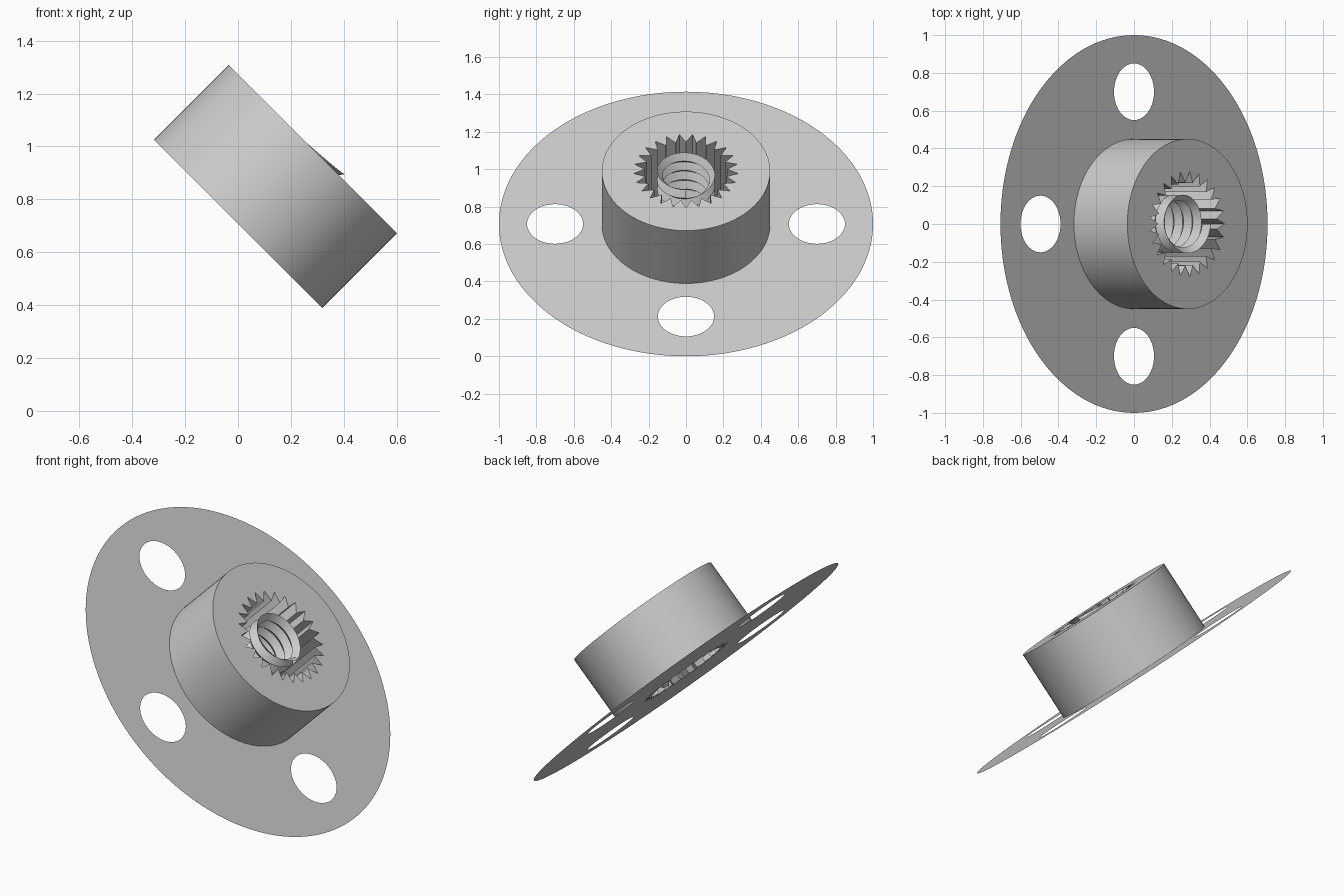
import bpy, bmesh
from math import sin, cos, pi
from mathutils import Matrix, Vector

if "Cube" in bpy.data.objects:
    bpy.data.objects.remove(bpy.data.objects["Cube"])

# Everything is built along local z, then tipped 45 degrees onto the ground
TILT = Matrix.Translation((0, 0, 0.7071)) @ Matrix.Rotation(pi / 4, 4, 'Y')


def circle(r, n, cx=0, cy=0):
    return [(cx + r * cos(2 * pi * i / n), cy + r * sin(2 * pi * i / n)) for i in range(n)]


def add_loop(bm, pts, z):
    vs = [bm.verts.new((x, y, z)) for x, y in pts]
    es = [bm.edges.new((vs[i - 1], vs[i])) for i in range(len(vs))]
    return vs, es


def fill(bm, loops, up):
    edges = [e for _, es in loops for e in es]
    bmesh.ops.triangle_fill(bm, edges=edges, use_beauty=True, normal=Vector((0, 0, up)))


def finish(bm, name):
    mesh = bpy.data.meshes.new(name)
    bm.to_mesh(mesh)
    bm.free()
    ob = bpy.data.objects.new(name, mesh)
    bpy.context.collection.objects.link(ob)
    ob.matrix_world = TILT
    bpy.context.view_layer.objects.active = ob
    ob.select_set(True)
    bpy.ops.object.shade_smooth_by_angle(angle=0.35)
    ob.select_set(False)
    return ob


# Thin flange disc with four bolt holes
bm = bmesh.new()
outlines = [circle(1, 128), circle(0.45, 64)]
outlines += [circle(0.15, 48, 0.7 * cos(k * pi / 2), 0.7 * sin(k * pi / 2)) for k in range(4)]
fill(bm, [add_loop(bm, o, 0) for o in outlines], 1)
for f in bm.faces:
    f.normal_update()
    if f.normal.z < 0:
        f.normal_flip()
finish(bm, "flange_disc")

# Hub with a toothed bore
TEETH = 25
bore = []
for i in range(TEETH * 2):
    r = 0.28 if i % 2 == 0 else 0.22
    bore.append((r * cos(pi * i / TEETH), r * sin(pi * i / TEETH)))
bm = bmesh.new()
bottom = [add_loop(bm, o, 0) for o in (circle(0.45, 64), bore)]
top = [add_loop(bm, o, 0.4) for o in (circle(0.45, 64), bore)]
fill(bm, bottom, -1)
fill(bm, top, 1)
for (lo, _), (hi, _) in zip(bottom, top):
    for i in range(len(lo)):
        bm.faces.new((lo[i - 1], lo[i], hi[i], hi[i - 1]))
bmesh.ops.recalc_face_normals(bm, faces=bm.faces)
finish(bm, "splined_hub")

# Threaded sleeve: V profile swept along a helix
PITCH, TURNS, STEPS = 0.07, 5, 32
profile = [(0.155, 0), (0.125, PITCH / 2), (0.155, PITCH)]
bm = bmesh.new()
prev = None
for s in range(TURNS * STEPS + 1):
    a = 2 * pi * s / STEPS
    row = [bm.verts.new((r * cos(a), r * sin(a), z + PITCH * s / STEPS)) for r, z in profile]
    if prev:
        for j in range(2):
            bm.faces.new((prev[j], row[j], row[j + 1], prev[j + 1]))
    prev = row
bmesh.ops.remove_doubles(bm, verts=bm.verts, dist=0.0005)
finish(bm, "thread_coil")
